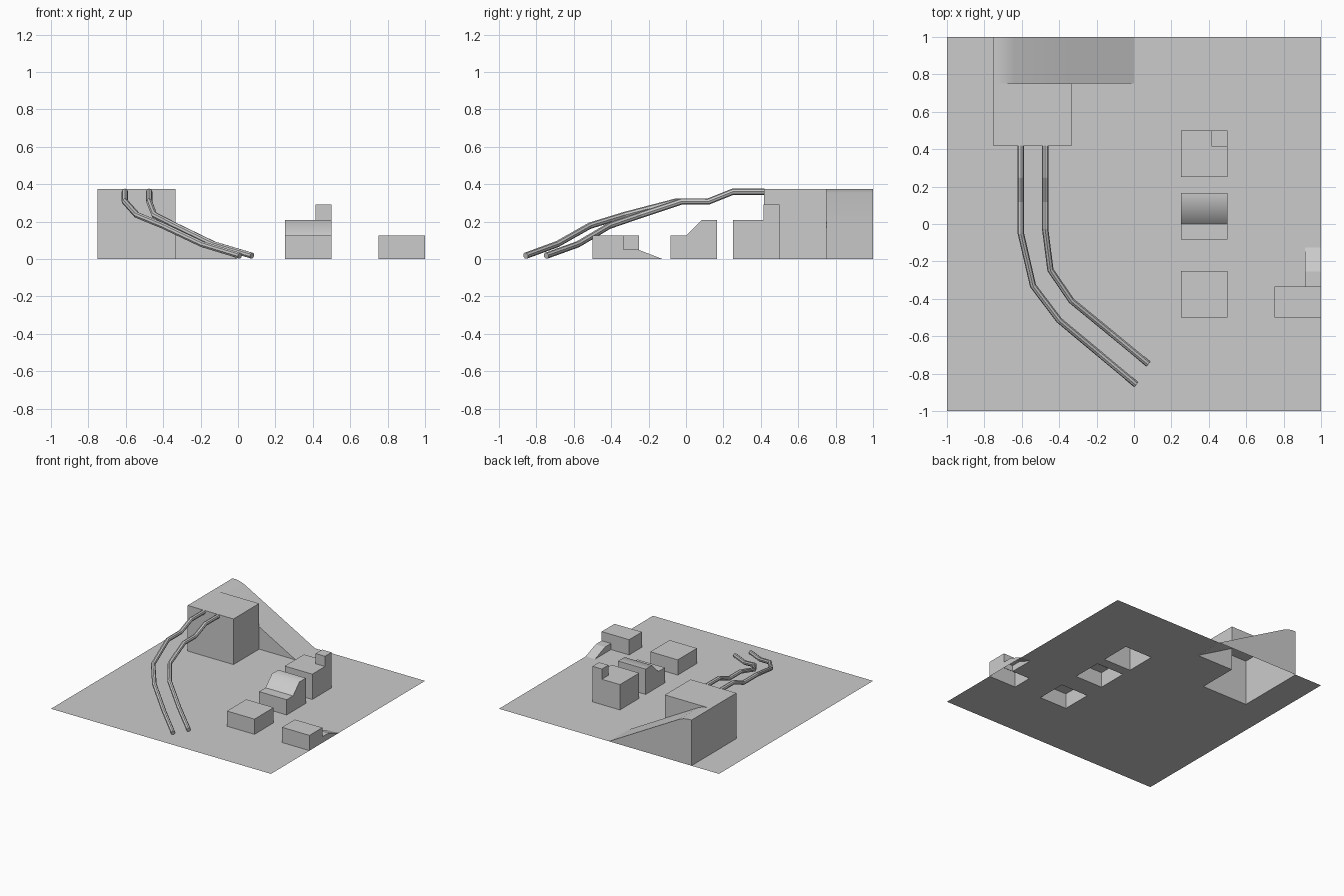
import bpy, bmesh

if "Cube" in bpy.data.objects:
    bpy.data.objects.remove(bpy.data.objects["Cube"])

H = 0.375  # platform height


def shell(name, polys, smooth=None):
    """Weld polygons into one closed body, orient it, then open its underside."""
    bm = bmesh.new()
    for poly in polys:
        bm.faces.new([bm.verts.new(p) for p in poly])
    bmesh.ops.remove_doubles(bm, verts=bm.verts[:], dist=1e-4)
    bmesh.ops.recalc_face_normals(bm, faces=bm.faces[:])
    under = [f for f in bm.faces if all(v.co.z < 1e-5 for v in f.verts)]
    bmesh.ops.delete(bm, geom=under, context='FACES')
    if smooth:
        bm.normal_update()
        for f in bm.faces:
            f.smooth = smooth(f)
    mesh = bpy.data.meshes.new(name)
    bm.to_mesh(mesh)
    bm.free()
    obj = bpy.data.objects.new(name, mesh)
    bpy.context.collection.objects.link(obj)
    return obj


def block(x0, x1, y0, y1, z):
    """Six sides of a box standing on the ground."""
    b = [(x0, y0, 0), (x1, y0, 0), (x1, y1, 0), (x0, y1, 0)]
    t = [(x, y, z) for x, y, _ in b]
    sides = [(b[i], b[(i + 1) % 4], t[(i + 1) % 4], t[i]) for i in range(4)]
    return [b, t] + sides


def extrude_x(profile, x0, x1):
    """Extrude a (y, z) profile along x."""
    a = [(x0, y, z) for y, z in profile]
    b = [(x1, y, z) for y, z in profile]
    n = len(a)
    return [a, b] + [(a[i], a[(i + 1) % n], b[(i + 1) % n], b[i]) for i in range(n)]


# Ground sheet, open under every structure
holes = [(0.25, 0.5, -0.5, -0.25), (0.25, 0.5, -0.083, 0.167), (0.25, 0.5, 0.25, 0.5),
         (0.75, 1, -0.5, -0.333), (0.915, 1, -0.333, -0.125),
         (-0.75, -0.333, 0.417, 0.75), (-0.75, 0, 0.75, 1)]
xs = sorted({-1, 1} | {v for h in holes for v in h[:2]})
ys = sorted({-1, 1} | {v for h in holes for v in h[2:]})
bm = bmesh.new()
for x0, x1 in zip(xs, xs[1:]):
    for y0, y1 in zip(ys, ys[1:]):
        cx, cy = (x0 + x1) / 2, (y0 + y1) / 2
        if not any(a < cx < b and c < cy < d for a, b, c, d in holes):
            bm.faces.new([bm.verts.new(p) for p in
                          ((x0, y0, 0), (x1, y0, 0), (x1, y1, 0), (x0, y1, 0))])
bmesh.ops.remove_doubles(bm, verts=bm.verts[:], dist=1e-5)
mesh = bpy.data.meshes.new("ground")
bm.to_mesh(mesh)
bm.free()
bpy.context.collection.objects.link(bpy.data.objects.new("ground", mesh))

# Platform with a ramp running down along its back
L, R, F, M, B = -0.75, -0.333, 0.417, 0.75, 1.0
slope = [(L, H), (-0.72, H), (-0.68, 0.368), (-0.64, 0.353), (R, 0.184), (0, 0)]
polys = [
    [(L, F, 0), (R, F, 0), (R, M, 0), (0, M, 0), (0, B, 0), (L, B, 0)],      # underside
    [(L, F, H), (R, F, H), (R, M, H), (-0.72, M, H), (L, M, H)],             # top
    [(L, F, 0), (R, F, 0), (R, F, H), (L, F, H)],                            # front
    [(L, F, 0), (L, F, H), (L, M, H), (L, B, H), (L, B, 0)],                 # left
    [(R, F, 0), (R, M, 0), (R, M, 0.184), (R, M, H), (R, F, H)],             # right
    [(x, M, z) for x, z in slope[1:5]] + [(R, M, H)],                        # step wall
    [(R, M, 0), (0, M, 0), (R, M, 0.184)],                                   # ramp side
    [(L, B, 0)] + [(x, B, z) for x, z in slope],                             # back
]
polys += [[(a, M, p), (c, M, q), (c, B, q), (a, B, p)]
          for (a, p), (c, q) in zip(slope, slope[1:])]
shell("platform_and_ramp", polys,
      lambda f: f.normal.z > 0.5 and f.calc_center_median().y > M)

# Low plain block
shell("low_block", block(0.25, 0.5, -0.5, -0.25, 0.125))

# Block with a bank rising to a raised top, softly shaded
shell("banked_block",
      extrude_x([(-0.083, 0), (-0.083, 0.125), (0, 0.125), (0.083, 0.208),
                 (0.167, 0.208), (0.167, 0)], 0.25, 0.5),
      lambda f: f.normal.z > 0.5 and f.calc_center_median().y > 0)

# Tall block with a small corner tower
x0, xm, x1, y0, ym, y1, h, t = 0.25, 0.415, 0.5, 0.25, 0.415, 0.5, 0.208, 0.292
shell("tower_block", [
    [(x0, y0, 0), (x1, y0, 0), (x1, y1, 0), (x0, y1, 0)],
    [(x0, y0, 0), (x1, y0, 0), (x1, y0, h), (x0, y0, h)],
    [(x0, y0, 0), (x0, y0, h), (x0, y1, h), (x0, y1, 0)],
    [(x1, y0, 0), (x1, y1, 0), (x1, y1, t), (x1, ym, t), (x1, ym, h), (x1, y0, h)],
    [(x0, y1, 0), (x0, y1, h), (xm, y1, h), (xm, y1, t), (x1, y1, t), (x1, y1, 0)],
    [(x0, y0, h), (x1, y0, h), (x1, ym, h), (xm, ym, h), (xm, y1, h), (x0, y1, h)],
    [(xm, ym, h), (x1, ym, h), (x1, ym, t), (xm, ym, t)],
    [(xm, ym, h), (xm, ym, t), (xm, y1, t), (xm, y1, h)],
    [(xm, ym, t), (x1, ym, t), (x1, y1, t), (xm, y1, t)],
])

# Edge block with a narrow ramp behind it
shell("edge_block", block(0.75, 1, -0.5, -0.333, 0.125))
shell("edge_ramp", extrude_x([(-0.333, 0), (-0.333, 0.05), (-0.255, 0.05), (-0.125, 0)],
                             0.915, 1))


# Pair of curving rails descending from the platform
def rail(name, path):
    cu = bpy.data.curves.new(name, 'CURVE')
    cu.dimensions = '3D'
    cu.bevel_depth, cu.bevel_resolution, cu.use_fill_caps = 0.017, 2, True
    sp = cu.splines.new('POLY')
    sp.use_smooth = False
    sp.points.add(len(path) - 1)
    for p, co in zip(sp.points, path):
        p.co = (*co, 1)
    tmp = bpy.data.objects.new(name + "_path", cu)
    bpy.context.collection.objects.link(tmp)
    dg = bpy.context.evaluated_depsgraph_get()
    me = bpy.data.meshes.new_from_object(tmp.evaluated_get(dg))
    bpy.data.objects.remove(tmp)
    bpy.context.collection.objects.link(bpy.data.objects.new(name, me))


rail("rail_left", [(-0.605, 0.42, 0.36), (-0.605, 0.25, 0.36), (-0.605, 0.12, 0.308),
                   (-0.605, -0.05, 0.308), (-0.54, -0.33, 0.235), (-0.40, -0.515, 0.178),
                   (-0.19, -0.69, 0.079), (0.01, -0.857, 0.018)])
rail("rail_right", [(-0.475, 0.42, 0.36), (-0.475, 0.25, 0.36), (-0.475, 0.12, 0.308),
                    (-0.475, -0.025, 0.308), (-0.447, -0.245, 0.235), (-0.335, -0.41, 0.178),
                    (-0.13, -0.578, 0.079), (0.075, -0.747, 0.018)])
